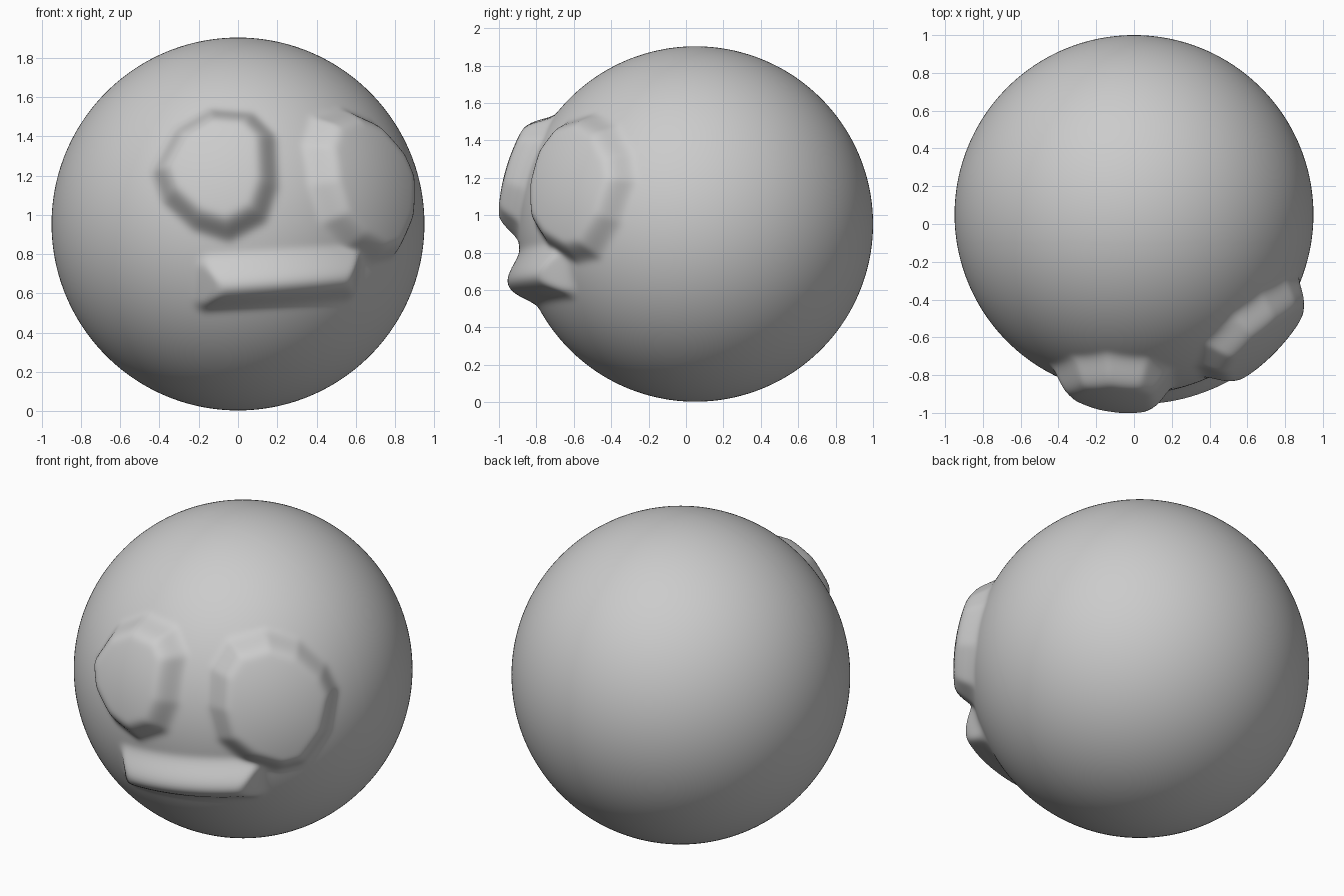
import bpy, bmesh, math
from mathutils import Vector

if "Cube" in bpy.data.objects:
    bpy.data.objects.remove(bpy.data.objects["Cube"])

R = 0.95
CENTRE = Vector((0, 0.05, 0.953))

# Raised patches: facing angle round z, height, edge softness, outline (sideways, z)
LEFT_EYE = (0, 0.105, 0.07, [(-0.38, 1.22), (-0.28, 1.40), (-0.13, 1.485), (0.05, 1.47),
            (0.14, 1.38), (0.15, 1.15), (0.10, 1.0), (-0.05, 0.92), (-0.2, 0.97), (-0.33, 1.09)])
RIGHT_EYE = (46, 0.095, 0.07, [(-0.31, 1.15), (-0.29, 1.33), (-0.2, 1.45), (-0.02, 1.49),
             (0.14, 1.43), (0.27, 1.3), (0.32, 1.18), (0.27, 0.98), (0.15, 0.82),
             (0.02, 0.80), (-0.15, 0.87), (-0.27, 0.98)])
MOUTH = (15, 0.105, 0.08, [(-0.37, 0.57), (0.36, 0.62), (0.37, 0.78), (-0.37, 0.73)])


def signed_distance(p, poly):
    """Distance from p to the outline, positive inside."""
    best, inside = 9.0, False
    for i, b in enumerate(poly):
        a = poly[i - 1]
        ex, ey = b[0] - a[0], b[1] - a[1]
        px, py = p[0] - a[0], p[1] - a[1]
        t = max(0, min(1, (px * ex + py * ey) / (ex * ex + ey * ey)))
        best = min(best, math.hypot(px - t * ex, py - t * ey))
        if (a[1] > p[1]) != (b[1] > p[1]) and p[0] < a[0] + ex * (p[1] - a[1]) / ey:
            inside = not inside
    return best if inside else -best


def raise_amount(d, patch):
    """Height of one soft-edged patch in the direction d."""
    angle, height, soft, poly = patch
    a = math.radians(angle)
    if d.x * math.sin(a) - d.y * math.cos(a) < 0.3:
        return 0.0
    u = R * (d.x * math.cos(a) + d.y * math.sin(a))
    s = signed_distance((u, CENTRE.z + R * d.z), poly)
    t = max(0, min(1, (s + soft) / (2 * soft)))
    return height * t * t * (3 - 2 * t)


# Head: an even quad ball with the face pushed out of its surface
bm = bmesh.new()
bmesh.ops.create_cube(bm, size=2)
bmesh.ops.subdivide_edges(bm, edges=bm.edges[:], cuts=99, use_grid_fill=True)
for v in bm.verts:
    d = Vector([math.tan(c * math.pi / 4) for c in v.co]).normalized()
    lift = max(raise_amount(d, p) for p in (LEFT_EYE, RIGHT_EYE, MOUTH))
    v.co = CENTRE + d * (R + lift)
# Soften the joins between the raised shapes
face_verts = [v for v in bm.verts if v.co.y < -0.1]
for _ in range(4):
    bmesh.ops.smooth_vert(bm, verts=face_verts, factor=0.5,
                          use_axis_x=True, use_axis_y=True, use_axis_z=True)
mesh = bpy.data.meshes.new("head")
bm.to_mesh(mesh)
bm.free()
mesh.polygons.foreach_set("use_smooth", [True] * len(mesh.polygons))
head = bpy.data.objects.new("head", mesh)
bpy.context.collection.objects.link(head)
